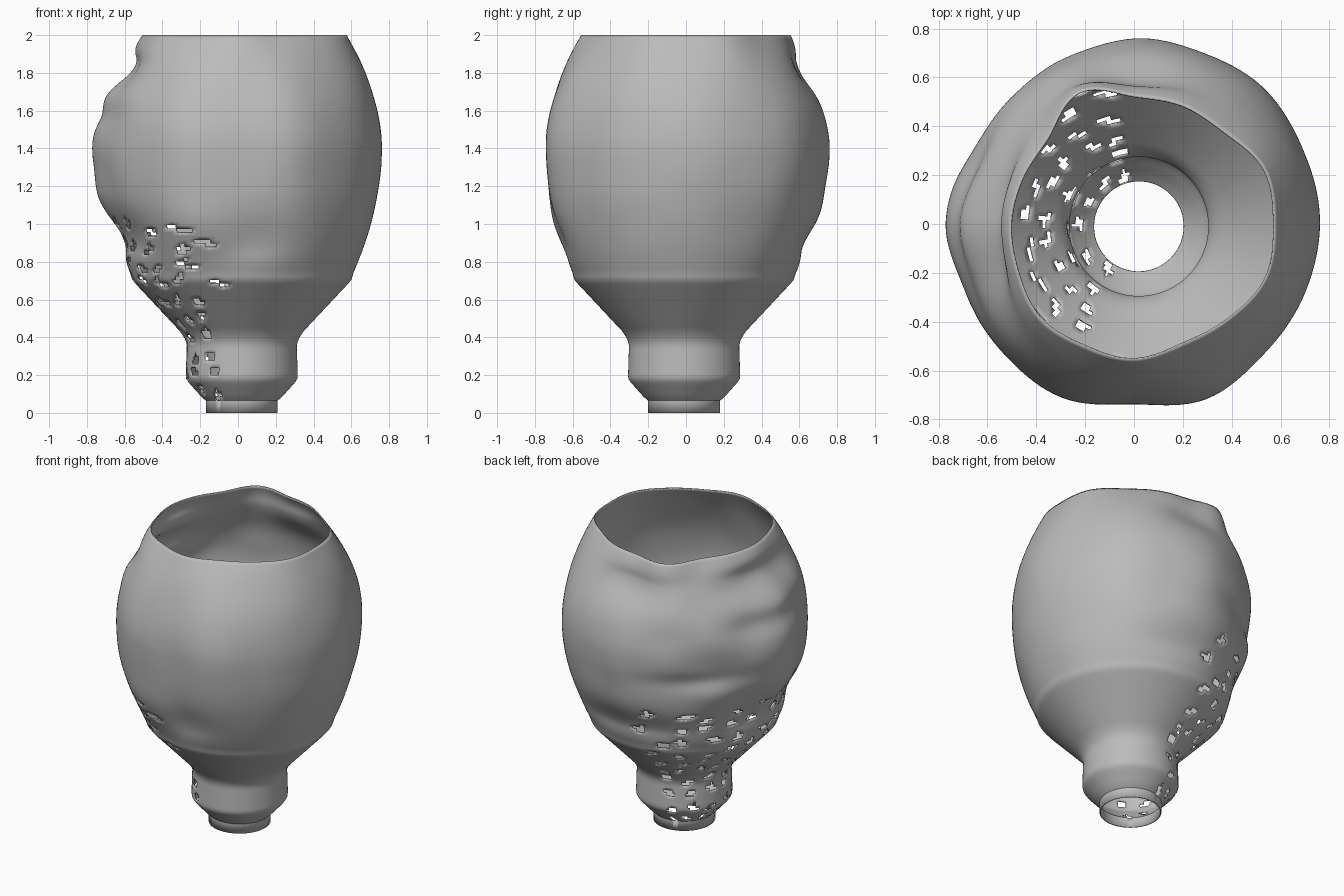
import bpy
import bmesh
import math
import random
from mathutils import Vector, noise

cube = bpy.data.objects.get("Cube")
if cube:
    bpy.data.objects.remove(cube)

random.seed(4)
SEGMENTS = 144
ROWS = 100
COLLAR = 0.065
SHOULDER = 0.73
BELLY = 1.4
TOP = 2.0

# Foot, neck and cone profile: height, radius
FOOT = [(0, .19), (COLLAR, .19), (.07, .2), (.175, .294), (.2, .296), (.36, .291),
        (.39, .3), (.43, .325), (.7, .578), (.72, .586), (TOP, .586)]
# Radii around the widest part and around the rim
BELLY_RADII = [.76, .755, .77, .755, .755, .73, .72, .72,
               .765, .745, .755, .77, .74, .775, .755, .755]
RIM_RADII = [.575, .58, .53, .525, .525, .585, .5, .495,
             .505, .515, .545, .54, .555, .53, .55, .585]
# Dents and bulges: direction, height, depth, angular width, height width
DENTS = [(180, .93, -.065, 40, .13), (180, 1.82, -.085, 30, .1), (90, 1.82, -.05, 22, .12),
         (90, .88, -.03, 35, .12), (180, 1.58, -.025, 25, .07), (278, .92, -.02, 14, .12),
         (250, 1.0, .025, 18, .15), (135, 1.25, -.02, 25, .06)]


def ring(radii, angle):
    """Smooth closed interpolation of radii spaced evenly round a circle."""
    n = len(radii)
    pos = angle / math.tau * n
    i = int(pos)
    t = pos - i
    a, b, c, d = (radii[(i + k) % n] for k in (-1, 0, 1, 2))
    return b + .5 * t * (c - a + t * (2 * a - 5 * b + 4 * c - d + t * (3 * (b - c) + d - a)))


def foot_radius(z):
    for (z0, r0), (z1, r1) in zip(FOOT, FOOT[1:]):
        if z <= z1:
            return r0 + (r1 - r0) * (z - z0) / (z1 - z0)
    return FOOT[-1][1]


def radius(angle, z):
    r = foot_radius(z) + .02 * math.cos(angle) - .01 * math.sin(angle)
    if z <= SHOULDER:
        return r
    t = min(1, (z - SHOULDER) / (BELLY - SHOULDER))
    u = max(0, (z - BELLY) / (TOP - BELLY))
    r += (ring(BELLY_RADII, angle) - r) * (1 - (1 - t) ** 2)
    r += (ring(RIM_RADII, angle) - r) * u ** 1.9
    fade = min(1, t * 5) * min(1, (TOP - z) * 8)
    lumps = 0
    for direction, height, depth, wide, tall in DENTS:
        off = (math.degrees(angle) - direction + 180) % 360 - 180
        lumps += depth * math.exp(-(off / wide) ** 2 - ((z - height) / tall) ** 2)
    # Finer lumps, strongest on the -x and back sides
    rough = .004 + .016 * max(0, math.cos(angle - math.radians(150)))
    p = Vector((math.cos(angle) * 2.4, math.sin(angle) * 2.4, z * 4.5))
    return r + fade * (lumps + rough * noise.noise(p))


# Vessel wall as a grid of rows and segments
heights = [0] + [COLLAR + (TOP - COLLAR) * i / ROWS for i in range(ROWS + 1)]
bm = bmesh.new()
grid = []
for z in heights:
    row = []
    for s in range(SEGMENTS):
        a = s / SEGMENTS * math.tau
        r = radius(a, z)
        row.append(bm.verts.new((r * math.cos(a), r * math.sin(a), z)))
    grid.append(row)
faces = {}
for j in range(len(heights) - 1):
    for s in range(SEGMENTS):
        n = (s + 1) % SEGMENTS
        faces[j, s] = bm.faces.new((grid[j][s], grid[j][n], grid[j + 1][n], grid[j + 1][s]))

# Ragged stepped holes scattered over the lower -x side
holes = set()
for row in range(2, 48, 5):
    step = 7 if heights[row] > .4 else 11
    reach = 1 if heights[row] > .4 else 2
    for s in range(40 + random.randrange(3), 104, step):
        s0 = s + random.randint(-1, 1)
        j0 = row + random.randint(-1, 1)
        for dj in (0, 1):
            shift = random.randint(-1, 1)
            for ds in range(-reach, reach + random.randint(0, 1)):
                holes.add((max(1, j0 + dj), s0 + ds + shift))
        if random.random() < .35:
            holes.add((j0 + 2, s0))
bmesh.ops.delete(bm, geom=[faces[key] for key in holes], context='FACES')

mesh = bpy.data.meshes.new("vessel_wall")
bm.to_mesh(mesh)
bm.free()
vessel = bpy.data.objects.new("vessel_wall", mesh)
bpy.context.collection.objects.link(vessel)

# Plain grey finish
grey = bpy.data.materials.new("plain_grey")
grey.use_nodes = True
colour = (.5, .5, .5, 1)
grey.diffuse_color = colour
grey.node_tree.nodes["Principled BSDF"].inputs["Base Color"].default_value = colour
mesh.materials.append(grey)

bpy.context.view_layer.objects.active = vessel
vessel.select_set(True)
bpy.ops.object.shade_smooth_by_angle(angle=math.radians(35))

# Thin wall
wall = vessel.modifiers.new("wall_thickness", 'SOLIDIFY')
wall.thickness = .007
wall.offset = -1
